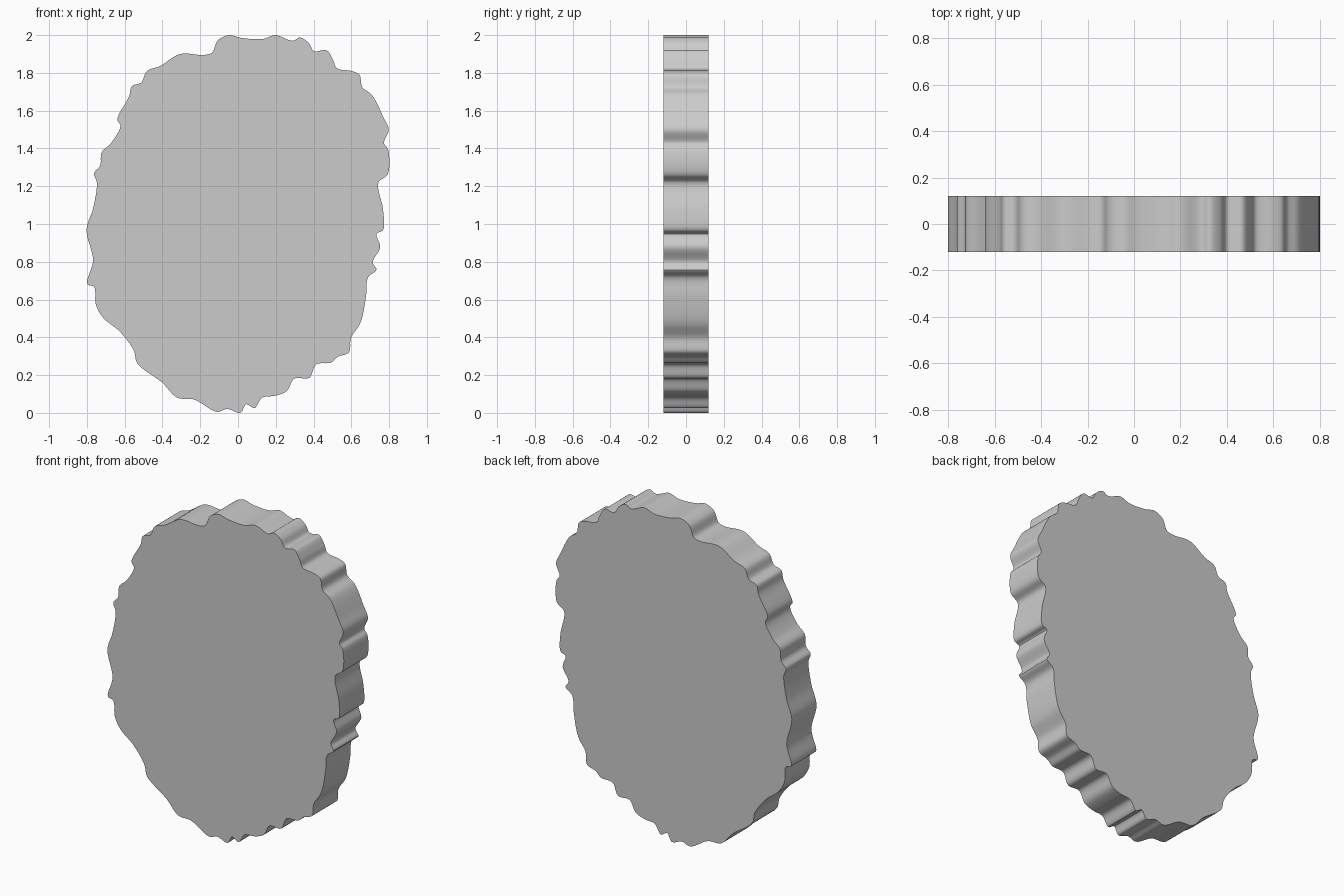
import bpy, bmesh
from mathutils import Vector

if "Cube" in bpy.data.objects:
    bpy.data.objects.remove(bpy.data.objects["Cube"])

# Rippled rim of the slab (x, z), anticlockwise from the lowest point
RIM = [(.015, .005), (.045, .05), (.09, .03), (.13, .085), (.2, .095), (.26, .12),
       (.3, .185), (.38, .19), (.415, .26), (.495, .27), (.53, .3), (.59, .325),
       (.6, .4), (.65, .48), (.68, .62), (.69, .72), (.735, .76), (.715, .8),
       (.755, .88), (.735, .95), (.77, .97), (.77, 1.08), (.745, 1.22), (.795, 1.265),
       (.797, 1.395), (.775, 1.43), (.8, 1.5), (.77, 1.57), (.71, 1.685), (.66, 1.725),
       (.645, 1.79), (.605, 1.81), (.525, 1.825), (.505, 1.87), (.47, 1.92), (.405, 1.915),
       (.375, 1.96), (.33, 1.987), (.29, 1.97), (.2, 2.0), (.135, 1.98), (.02, 1.985),
       (-.045, 2.0), (-.105, 1.972), (-.135, 1.908), (-.18, 1.895), (-.305, 1.9),
       (-.41, 1.837), (-.48, 1.81), (-.51, 1.75), (-.56, 1.73), (-.575, 1.675),
       (-.637, 1.555), (-.62, 1.52), (-.67, 1.43), (-.72, 1.38), (-.728, 1.31),
       (-.76, 1.27), (-.745, 1.22), (-.765, 1.085), (-.8, .97), (-.765, .81),
       (-.797, .685), (-.76, .67), (-.75, .575), (-.71, .505), (-.625, .435),
       (-.55, .335), (-.53, .265), (-.4, .165), (-.32, .085), (-.23, .075),
       (-.11, .01), (-.055, .025)]
HALF_DEPTH = 0.12
STEPS = 6


def smooth_loop(pts, steps):
    """Closed centripetal Catmull-Rom curve through pts."""
    pts = [Vector(p) for p in pts]
    n, out = len(pts), []
    for i in range(n):
        p0, p1, p2, p3 = (pts[(i + k) % n] for k in (-1, 0, 1, 2))
        a, b, c = ((q - p).length ** .5 for p, q in ((p0, p1), (p1, p2), (p2, p3)))
        m1 = (p2 - p1) + b * ((p1 - p0) / a - (p2 - p0) / (a + b))
        m2 = (p2 - p1) + b * ((p3 - p2) / c - (p3 - p1) / (b + c))
        for s in range(steps):
            t = s / steps
            out.append((2*t**3 - 3*t**2 + 1) * p1 + (t**3 - 2*t**2 + t) * m1
                       + (3*t**2 - 2*t**3) * p2 + (t**3 - t**2) * m2)
    return out


def fit(values, low, high):
    a, b = min(values), max(values)
    return [low + (v - a) * (high - low) / (b - a) for v in values]


# Slab: outline filled and extruded through the depth
loop = smooth_loop(RIM, STEPS)
xs = fit([p.x for p in loop], -.802, .802)
zs = fit([p.y for p in loop], 0, 2)
bm = bmesh.new()
front = bm.faces.new([bm.verts.new((x, -HALF_DEPTH, z)) for x, z in zip(xs, zs)])
ext = bmesh.ops.extrude_face_region(bm, geom=[front], use_keep_orig=True)
moved = [v for v in ext["geom"] if isinstance(v, bmesh.types.BMVert)]
bmesh.ops.translate(bm, verts=moved, vec=(0, 2 * HALF_DEPTH, 0))
bmesh.ops.recalc_face_normals(bm, faces=bm.faces)
mesh = bpy.data.meshes.new("rippled_slab")
bm.to_mesh(mesh)
bm.free()
slab = bpy.data.objects.new("rippled_slab", mesh)
bpy.context.collection.objects.link(slab)

# Smooth rim, sharp front and back edges
bpy.context.view_layer.objects.active = slab
slab.select_set(True)
bpy.ops.object.shade_smooth_by_angle(angle=0.6)
